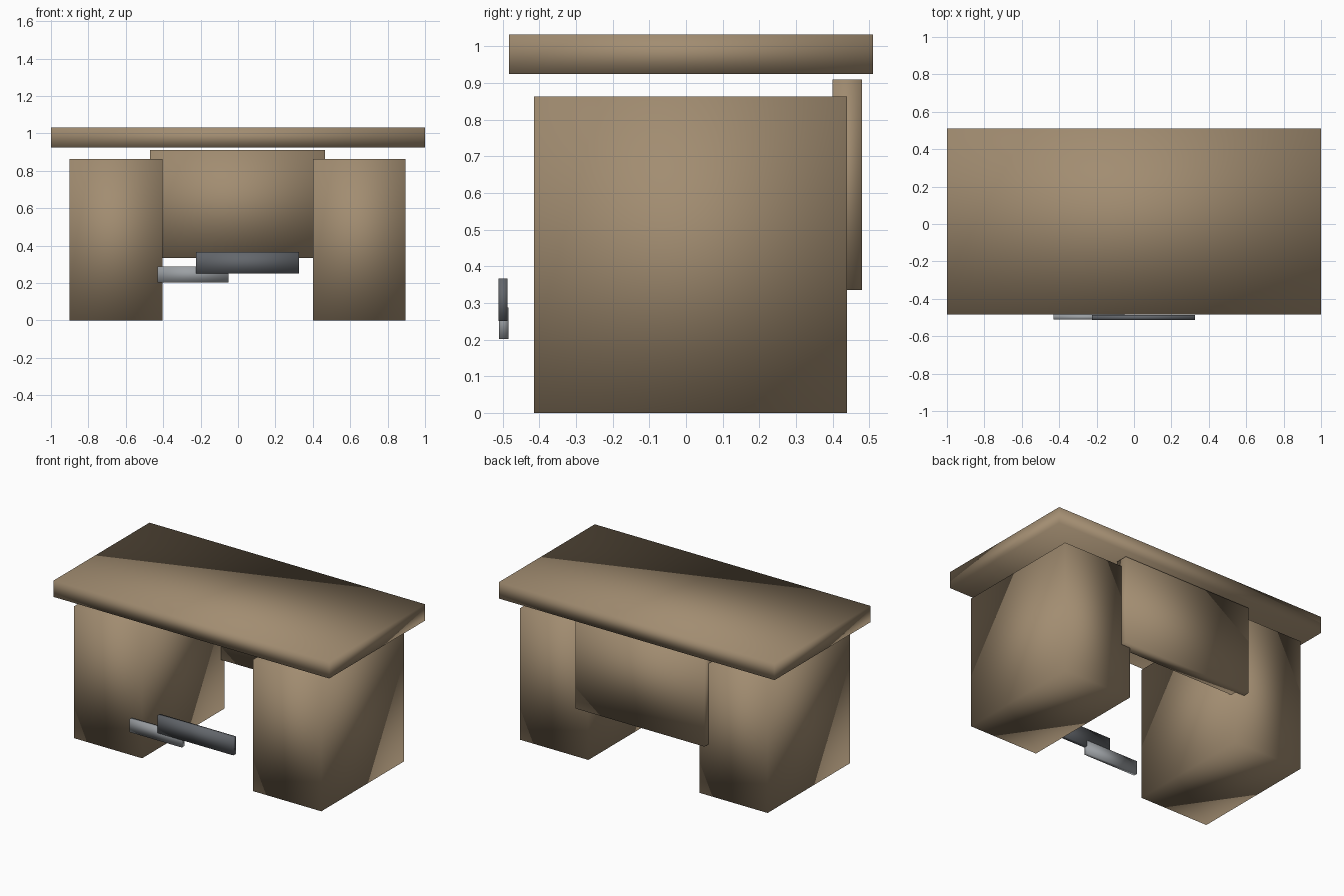
import bpy
from mathutils import Vector

cube = bpy.data.objects.get("Cube")
if cube:
    bpy.data.objects.remove(cube, do_unlink=True)


def make_material(name, rgb):
    mat = bpy.data.materials.new(name)
    mat.use_nodes = True
    mat.diffuse_color = (*rgb, 1)
    mat.node_tree.nodes["Principled BSDF"].inputs["Base Color"].default_value = (*rgb, 1)
    return mat


wood = make_material("brown_wood", (0.36, 0.265, 0.165))
dark_metal = make_material("dark_grey_metal", (0.125, 0.135, 0.15))
light_metal = make_material("light_grey_metal", (0.33, 0.35, 0.37))


def box(name, low, high, mat):
    """Softly shaded box spanning two opposite corners."""
    low, high = Vector(low), Vector(high)
    bpy.ops.mesh.primitive_cube_add(size=1, location=(low + high) / 2)
    obj = bpy.context.object
    obj.name = name
    obj.scale = high - low
    bpy.ops.object.transform_apply(location=False, rotation=False, scale=True)
    bpy.ops.object.shade_smooth()
    obj.data.materials.append(mat)
    return obj


# Desk top
box("desk_top", (-1, -0.483, 0.925), (1, 0.511, 1.032), wood)

# Pedestals on both sides of the knee space
for name, x in (("right_pedestal", -0.9), ("left_pedestal", 0.4)):
    box(name, (x, -0.415, 0), (x + 0.495, 0.44, 0.863), wood)

# Panel closing the back of the knee space
box("back_panel", (-0.47, 0.4, 0.335), (0.465, 0.48, 0.91), wood)

# Loose bars in front of the knee space
box("dark_bar", (-0.225, -0.512, 0.251), (0.325, -0.487, 0.367), dark_metal)
box("light_bar", (-0.43, -0.511, 0.202), (-0.05, -0.485, 0.287), light_metal)
